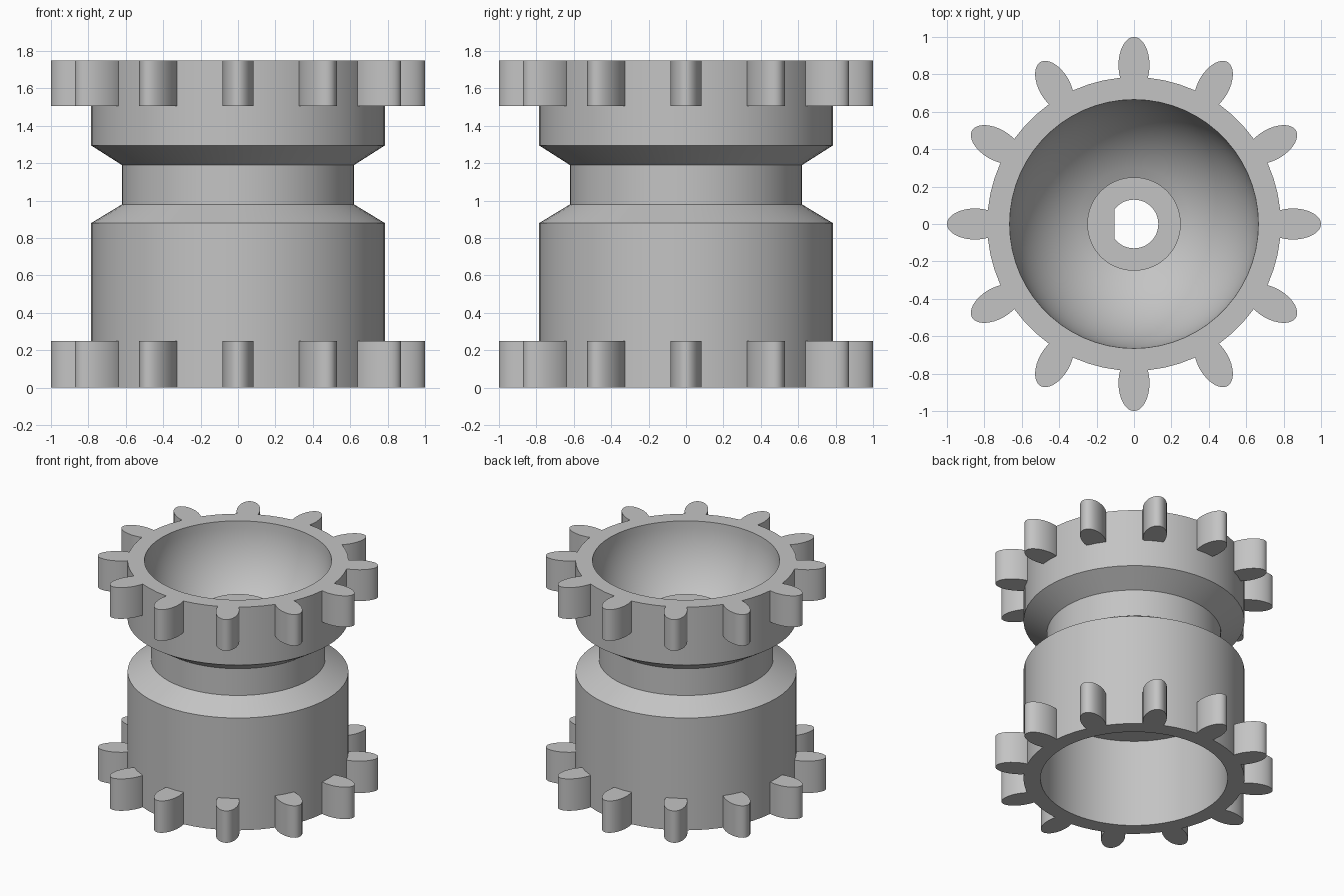
import bpy, bmesh, math

cube = bpy.data.objects.get("Cube")
if cube:
    bpy.data.objects.remove(cube)

HEIGHT = 1.75
BORE = 0.665       # radius of both the bowl and the lower bore
BOSS = 0.25
HOLE = 0.13
HOLE_FLAT = -0.105
SEGMENTS = 60
TEETH = 12

grey = bpy.data.materials.new("plain_grey")
grey.diffuse_color = (0.55, 0.55, 0.55, 1)
grey.use_nodes = True
grey.node_tree.nodes["Principled BSDF"].inputs["Base Color"].default_value = (0.55, 0.55, 0.55, 1)


def finish(name, bm):
    bmesh.ops.recalc_face_normals(bm, faces=bm.faces)
    mesh = bpy.data.meshes.new(name)
    bm.to_mesh(mesh)
    bm.free()
    mesh.materials.append(grey)
    obj = bpy.data.objects.new(name, mesh)
    bpy.context.collection.objects.link(obj)
    return obj


def smooth(obj):
    bpy.ops.object.select_all(action="DESELECT")
    obj.select_set(True)
    bpy.context.view_layer.objects.active = obj
    bpy.ops.object.shade_smooth_by_angle(angle=math.radians(30))


def lathe(name, profile):
    """Revolve a closed (radius, z) profile; the shaft hole gets one flat side."""
    bm = bmesh.new()
    rings = []
    for r, z in profile:
        ring = []
        for i in range(SEGMENTS):
            a = math.tau * i / SEGMENTS
            x = r * math.cos(a)
            if r == HOLE:
                x = max(x, HOLE_FLAT)
            ring.append(bm.verts.new((x, r * math.sin(a), z)))
        rings.append(ring)
    for k, ring in enumerate(rings):
        following = rings[(k + 1) % len(rings)]
        for i in range(SEGMENTS):
            j = (i + 1) % SEGMENTS
            bm.faces.new((ring[i], ring[j], following[j], following[i]))
    return finish(name, bm)


# Grooved hub: outer wall, hemispherical bowl with a central boss, lower bore
outer = [(BORE, 0), (0.785, 0), (0.785, 0.88), (0.62, 0.98),
         (0.62, 1.19), (0.785, 1.295), (0.785, HEIGHT)]
last = math.acos(BOSS / BORE)
bowl = [(BORE * math.cos(last * i / 14), HEIGHT - BORE * math.sin(last * i / 14))
        for i in range(15)]
inner = [(BOSS, 1.37), (HOLE, 1.37), (HOLE, 0.69), (BORE, 0.69)]
smooth(lathe("grooved_hub", outer + bowl + inner))


# Two rings of teeth with an elliptical outline
def tooth_ring(name, bottom, top):
    bm = bmesh.new()
    steps = 32
    for t in range(TEETH):
        a = math.tau * t / TEETH
        loops = []
        for z in (bottom, top):
            loop = []
            for i in range(steps):
                b = math.tau * i / steps
                # the inner end is held inside the hub wall
                u = max(0.85 + 0.15 * math.cos(b), 0.75)
                v = 0.083 * math.sin(b)
                loop.append(bm.verts.new((u * math.cos(a) - v * math.sin(a),
                                          u * math.sin(a) + v * math.cos(a), z)))
            loops.append(loop)
        low, high = loops
        bm.faces.new(low[::-1])
        bm.faces.new(high)
        for i in range(steps):
            j = (i + 1) % steps
            bm.faces.new((low[i], low[j], high[j], high[i]))
    smooth(finish(name, bm))


tooth_ring("lower_teeth", 0, 0.25)
tooth_ring("upper_teeth", 1.505, HEIGHT)
